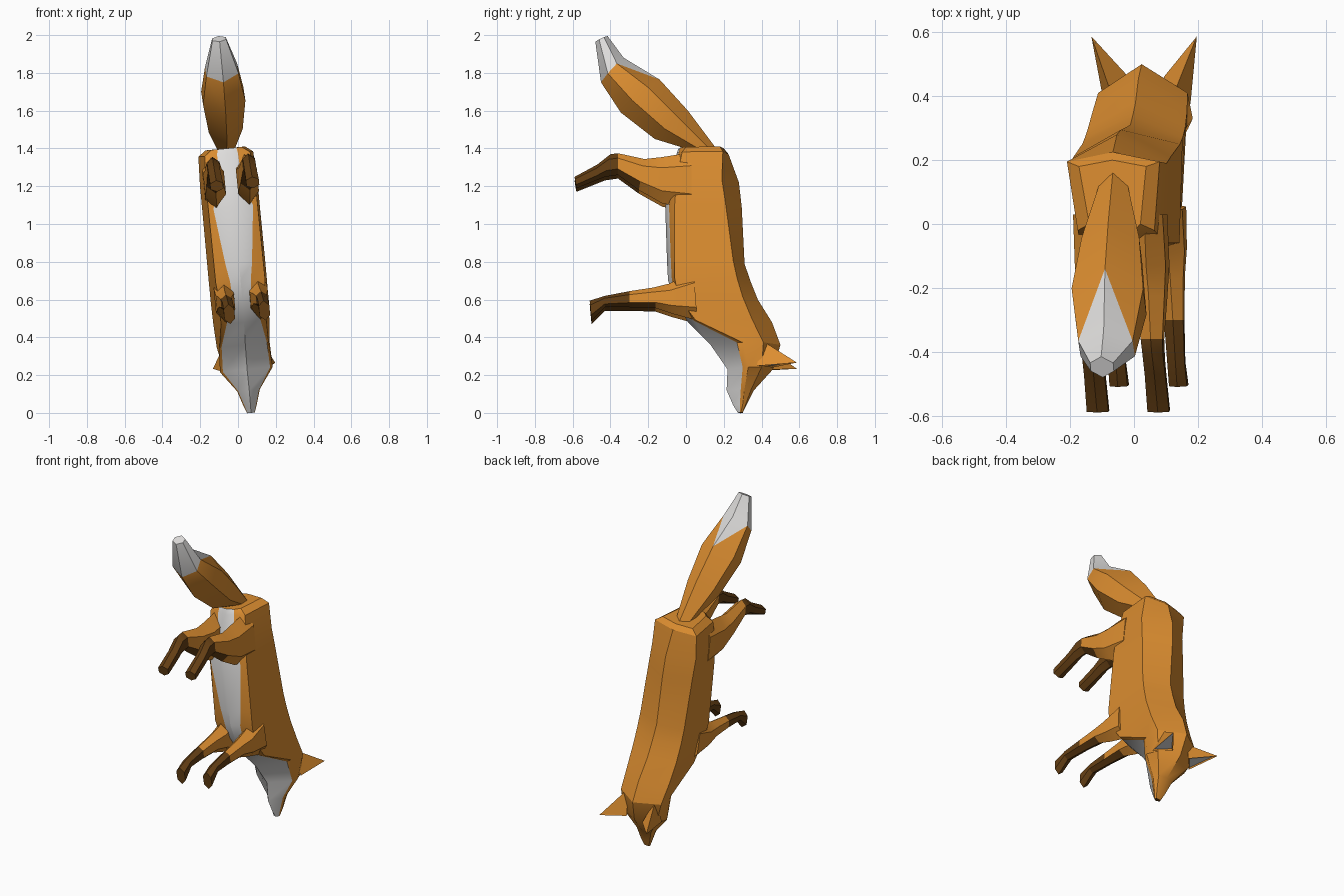
import bpy
import bmesh
import math
from mathutils import Matrix

if "Cube" in bpy.data.objects:
    bpy.data.objects.remove(bpy.data.objects["Cube"], do_unlink=True)


def make_material(name, rgb):
    mat = bpy.data.materials.new(name)
    mat.use_nodes = True
    mat.diffuse_color = (*rgb, 1)
    bsdf = next(n for n in mat.node_tree.nodes if n.type == "BSDF_PRINCIPLED")
    bsdf.inputs["Base Color"].default_value = (*rgb, 1)
    return mat


MATERIALS = [
    make_material("orange fur", (0.72, 0.27, 0.03)),
    make_material("white fur", (0.74, 0.73, 0.72)),
    make_material("dark brown fur", (0.13, 0.05, 0.007)),
]
ORANGE, WHITE, BROWN = range(3)

# Whole animal leans a little sideways
LEAN = Matrix(((1, -0.04, -0.1, 0.08), (0, 1, 0, 0), (0.1, 0, 1, 0), (0, 0, 0, 1)))


def finish(bm, name):
    bmesh.ops.recalc_face_normals(bm, faces=bm.faces[:])
    bm.transform(LEAN)
    mesh = bpy.data.meshes.new(name)
    bm.to_mesh(mesh)
    bm.free()
    for mat in MATERIALS:
        mesh.materials.append(mat)
    obj = bpy.data.objects.new(name, mesh)
    bpy.context.collection.objects.link(obj)
    bpy.ops.object.select_all(action="DESELECT")
    obj.select_set(True)
    bpy.context.view_layer.objects.active = obj
    bpy.ops.object.shade_smooth_by_angle(angle=math.radians(30))
    return obj


def loft(name, rings, colour, caps):
    """Skin rings of points; colour(ring, side) gives one colour,
    or (first, second, flip) for a quad split along a diagonal."""
    bm = bmesh.new()
    loops = [[bm.verts.new(p) for p in ring] for ring in rings]
    count = len(loops[0])
    for i in range(len(loops) - 1):
        for j in range(count):
            k = (j + 1) % count
            a, b = loops[i][j], loops[i][k]
            c, d = loops[i + 1][k], loops[i + 1][j]
            col = colour(i, j)
            if isinstance(col, tuple):
                first, second, flip = col
                tris = ((b, c, d), (a, b, d)) if flip else ((a, c, d), (a, b, c))
                for tri, tri_col in zip(tris, (first, second)):
                    bm.faces.new(tri).material_index = tri_col
            else:
                bm.faces.new((a, b, c, d)).material_index = col
    for loop, col in zip((loops[0], loops[-1]), caps):
        bm.faces.new(loop).material_index = col
    return finish(bm, name)


def hex_ring(top, bottom, x, half, shoulder=0.25):
    """Six-sided section between a top and a bottom (y, z) point."""
    def at(dx, t):
        return (x + dx, top[0] + (bottom[0] - top[0]) * t, top[1] + (bottom[1] - top[1]) * t)
    s = shoulder
    return [at(0, 0), at(half, s), at(half, 1 - s), at(0, 1), at(-half, 1 - s), at(-half, s)]


# Body and head: z, spine y, back corner y/x, flank y/x, white edge y/x, belly y
BODY = [
    (1.4, .2, .18, .105, 0, .08, -.03, .05, -.04),
    (1.37, .225, .195, .145, -.02, .12, -.04, .055, -.05),
    (1.22, .28, .19, .152, -.05, .13, -.07, .06, -.08),
    (1.09, .295, .21, .152, -.06, .13, -.09, .105, -.11),
    (.79, .31, .25, .153, -.06, .13, -.08, .07, -.1),
    (.7, .34, .27, .153, -.06, .13, -.075, .055, -.095),
    (.6, .38, .3, .152, -.04, .12, -.05, .05, -.06),
    (.48, .455, .35, .148, .05, .12, .04, .09, .01),
    (.36, .5, .41, .14, .3, .13, .27, .12, .13),
    (.23, .46, .4, .115, .33, .14, .3, .125, .22),
    (.12, .36, .345, .05, .31, .06, .29, .055, .215),
    (.04, .32, .315, .03, .3, .035, .285, .03, .25),
    (0, .3, .3, .015, .29, .02, .285, .018, .275),
]
body_rings = []
for z, spine, back_y, back_x, flank_y, flank_x, edge_y, edge_x, belly in BODY:
    half = [(back_x, back_y, z), (flank_x, flank_y, z), (edge_x, edge_y, z)]
    other = [(-x, y, h) for x, y, h in reversed(half)]
    body_rings.append([(0, spine, z)] + half + [(0, belly, z)] + other)
loft("body_and_head", body_rings,
     lambda i, j: WHITE if j in (3, 4) else ORANGE, (ORANGE, BROWN))

# Bushy tail with a white tip running to a point along the top
TAIL = [
    ((.16, 1.4), (.03, 1.39), .045),
    ((.01, 1.6), (-.165, 1.45), .09),
    ((-.14, 1.765), (-.345, 1.59), .112),
    ((-.33, 1.88), (-.45, 1.75), .085),
    ((-.415, 1.995), (-.48, 1.965), .036),
]


def tail_colour(i, j):
    if i == 3:
        return WHITE
    if i == 2 and j == 0:
        return (WHITE, ORANGE, False)
    if i == 2 and j == 5:
        return (WHITE, ORANGE, True)
    return ORANGE


loft("tail", [hex_ring(t, b, 0, h, 0.3) for t, b, h in TAIL], tail_colour, (ORANGE, WHITE))

# Legs: top point, bottom point, side position, half width
HIND_LEG = [
    ((.03, 1.37), (.03, 1.07), .09, .05),
    ((-.13, 1.345), (-.125, 1.1), .087, .055),
    ((-.22, 1.335), (-.25, 1.17), .09, .045),
    ((-.36, 1.365), (-.36, 1.25), .094, .034),
    ((-.4, 1.36), (-.43, 1.24), .095, .032),
    ((-.47, 1.305), (-.48, 1.22), .095, .032),
    ((-.59, 1.24), (-.58, 1.18), .095, .034),
]
FRONT_LEG = [
    ((.04, .74), (.06, .48), .09, .05),
    ((-.09, .675), (-.07, .515), .09, .048),
    ((-.17, .655), (-.16, .545), .092, .038),
    ((-.3, .635), (-.3, .55), .093, .03),
    ((-.43, .61), (-.43, .55), .093, .027),
    ((-.51, .585), (-.5, .48), .093, .028),
]


def leg(name, sections, side, upper_dark, lower_dark):
    rings = [hex_ring(t, b, x * side, h) for t, b, x, h in sections]
    loft(name, rings,
         lambda i, j: BROWN if i >= (lower_dark if j in (2, 3) else upper_dark) else ORANGE,
         (ORANGE, BROWN))


def ear(name, side):
    bm = bmesh.new()
    inner, outer, back, tip = [bm.verts.new((x * side, y, z)) for x, y, z in (
        (.055, .46, .235), (.135, .375, .235), (.095, .4, .375), (.165, .587, .25))]
    front = bm.faces.new((inner, outer, tip))
    for tri in ((inner, tip, back), (outer, back, tip), (inner, back, outer)):
        bm.faces.new(tri)
    bmesh.ops.recalc_face_normals(bm, faces=bm.faces[:])
    bmesh.ops.inset_region(bm, faces=[front], thickness=0.012, depth=-0.008)
    front.material_index = WHITE
    finish(bm, name)


for label, side in (("left", 1), ("right", -1)):
    leg(label + "_hind_leg", HIND_LEG, side, 3, 2)
    leg(label + "_front_leg", FRONT_LEG, side, 3, 2)
    ear(label + "_ear", side)
